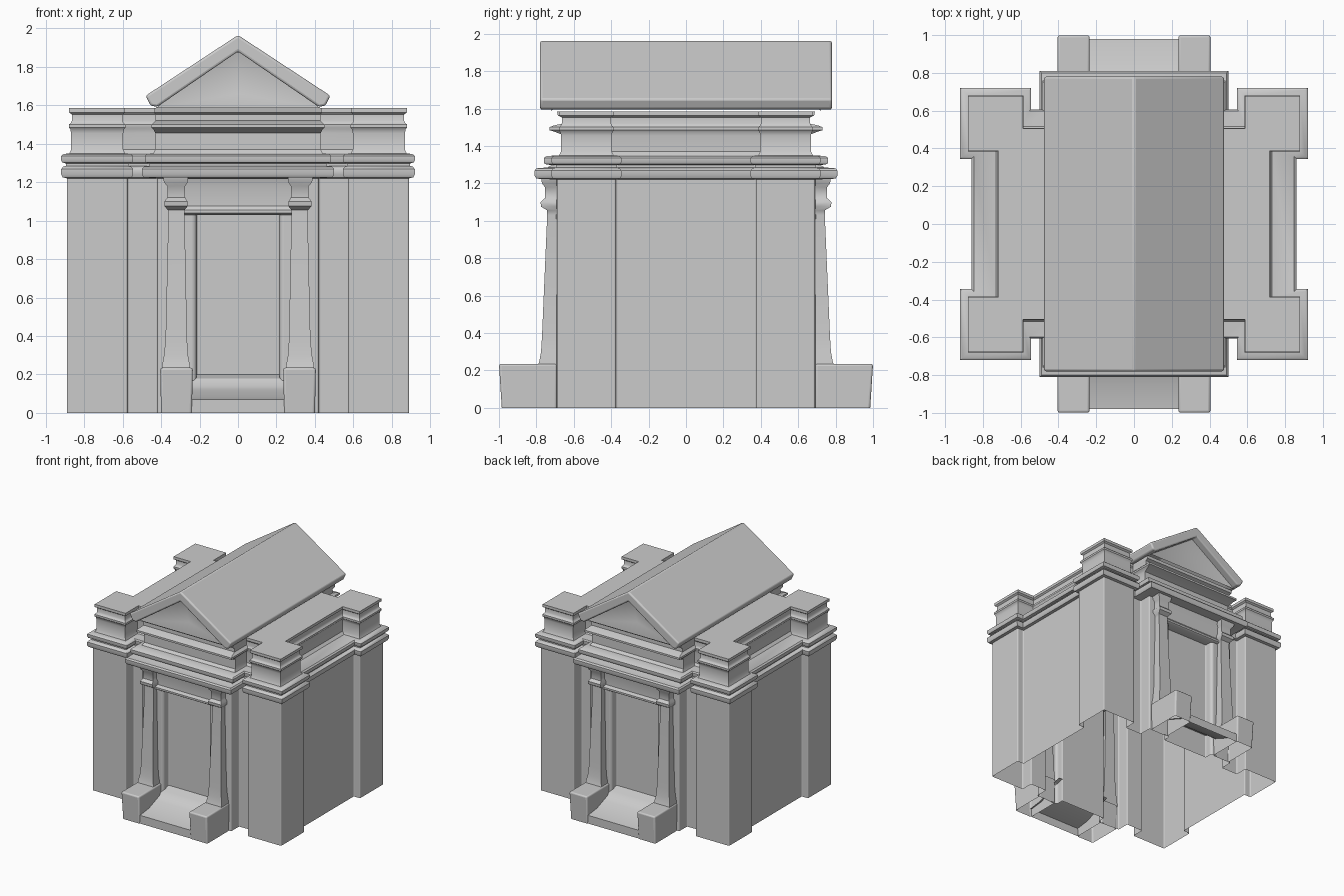
import bpy, bmesh


def make(name, bm, mirror=(False, False), bevel=0.0, angle=0.6):
    """Turn a bmesh into a finished object with optional mirror and bevel."""
    bmesh.ops.recalc_face_normals(bm, faces=bm.faces)
    me = bpy.data.meshes.new(name)
    bm.to_mesh(me)
    bm.free()
    ob = bpy.data.objects.new(name, me)
    bpy.context.collection.objects.link(ob)
    bpy.context.view_layer.objects.active = ob
    ob.select_set(True)
    bpy.ops.object.shade_smooth_by_angle(angle=angle)
    ob.select_set(False)
    if bevel:
        b = ob.modifiers.new("soft_edges", 'BEVEL')
        b.width, b.segments, b.limit_method = bevel, 3, 'ANGLE'
    if any(mirror):
        m = ob.modifiers.new("mirror", 'MIRROR')
        m.use_axis = (mirror[0], mirror[1], False)
        m.use_mirror_merge = False
    return ob


def loft(rings, cap_bottom=False, cap_top=True):
    """Skin a stack of closed rings of equal length."""
    bm = bmesh.new()
    vs = [[bm.verts.new(p) for p in r] for r in rings]
    n = len(vs[0])
    for a, b in zip(vs, vs[1:]):
        for i in range(n):
            j = (i + 1) % n
            bm.faces.new((a[i], a[j], b[j], b[i]))
    if cap_bottom:
        bm.faces.new(vs[0][::-1])
    if cap_top:
        bm.faces.new(vs[-1])
    return bm


def plan(z, d, s, cx, cy, notch=()):
    """Symmetric ground plan: corner piers, recessed sides, central projection."""
    r = 0.585 + s * 0.7
    q = [(0.83 + s, 0.375 - d), (0.89 + d, 0.375 - d), (0.89 + d, 0.69 + d),
         (0.575 - d, 0.69 + d), (0.575 - d, r), (cx, r), (cx, cy), *notch]
    pts = q + [(-x, y) for x, y in q[::-1]] + [(-x, -y) for x, y in q] \
        + [(x, -y) for x, y in q[::-1]]
    return [(x, y, z) for x, y in pts]


def rect(z, x0, x1, y0, y1):
    return [(x0, y0, z), (x1, y0, z), (x1, y1, z), (x0, y1, z)]


# Walls with shallow stepped door niches at both ends, open underneath
niche = [(0.265, 0.70), (0.23, 0.70), (0.215, 0.685), (0.215, 0.63)]
make("walls", loft([plan(z, 0, 0, 0.42, 0.69, niche) for z in (0, 1.22)],
                   cap_top=False), bevel=0.008)

# Double cornice, frieze and attic in one swept profile: z, pier, side, centre x, centre y
entablature = [
    (1.220, 0.000, 0.000, 0.42, 0.69), (1.225, 0.022, 0.022, 0.49, 0.80),
    (1.240, 0.030, 0.030, 0.50, 0.81), (1.268, 0.030, 0.030, 0.50, 0.81),
    (1.280, 0.020, 0.020, 0.49, 0.80), (1.285, 0.005, 0.005, 0.46, 0.74),
    (1.297, 0.005, 0.005, 0.46, 0.72), (1.303, 0.024, 0.024, 0.48, 0.755),
    (1.315, 0.030, 0.030, 0.485, 0.76), (1.336, 0.030, 0.030, 0.485, 0.76),
    (1.346, 0.018, 0.018, 0.475, 0.745), (1.350, -0.012, -0.10, 0.44, 0.67),
    (1.370, -0.022, -0.12, 0.43, 0.65), (1.455, -0.022, -0.12, 0.43, 0.65),
    (1.475, -0.018, -0.115, 0.44, 0.70), (1.484, -0.010, -0.108, 0.45, 0.73),
    (1.500, -0.010, -0.108, 0.45, 0.73), (1.508, -0.020, -0.12, 0.44, 0.71),
    (1.520, -0.026, -0.125, 0.43, 0.66), (1.552, -0.026, -0.125, 0.43, 0.66),
    (1.562, -0.012, -0.112, 0.435, 0.685), (1.585, -0.012, -0.112, 0.435, 0.69)]
make("entablature", loft([plan(*p) for p in entablature]))

# Gabled roof shell
half = [(0.42, 1.592), (0.455, 1.598), (0.48, 1.65)]
roof = half + [(0, 1.965)] + [(-x, z) for x, z in half[::-1]] + [(0, 1.88)]
make("gable_roof", loft([[(x, y, z) for x, z in roof] for y in (-0.78, 0.78)],
                        cap_bottom=True), bevel=0.012)

# Gable walls, hollowed towards the middle
bm = bmesh.new()
tri = [(-0.43, 0.72, 1.585), (0.43, 0.72, 1.585), (0, 0.72, 1.885), (0, 0.66, 1.66)]
v = [bm.verts.new(p) for p in tri]
for i in range(3):
    bm.faces.new((v[i], v[(i + 1) % 3], v[3]))
make("gable_wall", bm, (False, True), angle=1.0)

# Four tapering door columns with flared capitals: z, x0, x1, front y
column = [(0.20, 0.245, 0.40, 0.80), (0.245, 0.25, 0.395, 0.785),
          (0.30, 0.26, 0.385, 0.775), (0.38, 0.265, 0.377, 0.77),
          (1.03, 0.278, 0.362, 0.742), (1.055, 0.278, 0.365, 0.742),
          (1.075, 0.262, 0.382, 0.775), (1.10, 0.262, 0.382, 0.778),
          (1.12, 0.275, 0.368, 0.755), (1.18, 0.275, 0.368, 0.755),
          (1.20, 0.262, 0.385, 0.77), (1.23, 0.26, 0.39, 0.775)]
make("door_column", loft([rect(z, a, b, 0.68, y) for z, a, b, y in column],
                         cap_top=False), (True, True), angle=0.8)

# Four plinth blocks flanking the steps, open underneath
make("plinth", loft([rect(0, 0.24, 0.40, 0.69, 0.985),
                     rect(0.235, 0.235, 0.405, 0.69, 1.0)]), (True, True), 0.012)

# Sloping entrance steps
step = [(0.98, 0.0), (0.98, 0.07), (0.86, 0.085), (0.77, 0.12), (0.72, 0.14),
        (0.69, 0.18), (0.63, 0.20)]
bm = bmesh.new()
rows = [[bm.verts.new((x, y, z)) for x in (-0.25, 0.25)] for y, z in step]
for a, b in zip(rows, rows[1:]):
    bm.faces.new((a[0], a[1], b[1], b[0]))
make("entrance_step", bm, (False, True))

# Lintels over the doors
lintel = [(0.63, 1.03), (0.705, 1.03), (0.72, 1.04), (0.72, 1.055),
          (0.705, 1.075), (0.705, 1.17), (0.72, 1.22), (0.63, 1.22)]
make("door_lintel", loft([[(x, y, z) for y, z in lintel] for x in (-0.28, 0.28)],
                         cap_bottom=True), (False, True))
